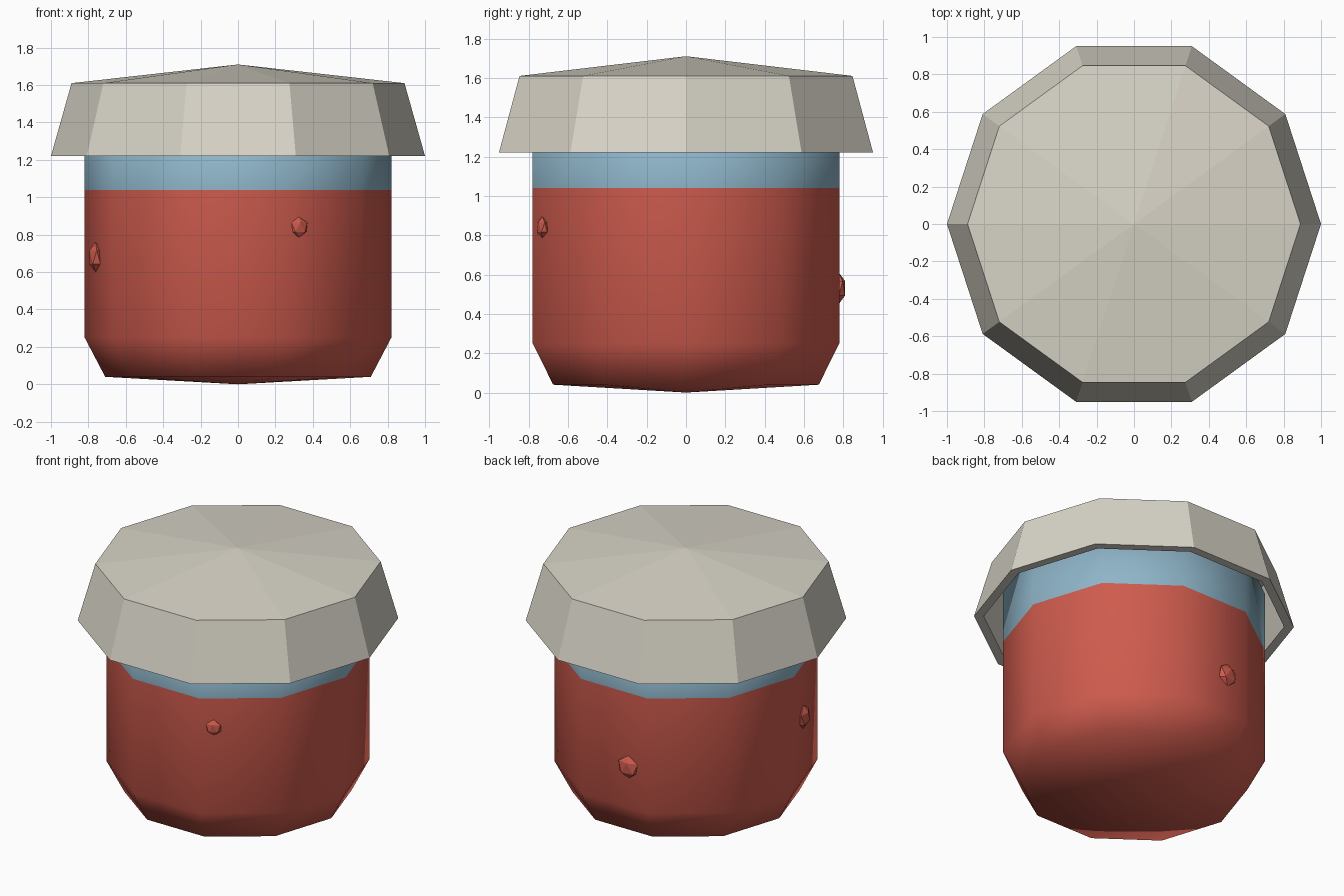
import bpy, bmesh, math
from mathutils import Vector, Matrix

if "Cube" in bpy.data.objects:
    bpy.data.objects.remove(bpy.data.objects["Cube"], do_unlink=True)

SIDES = 10


def material(name, rgb):
    mat = bpy.data.materials.new(name)
    mat.use_nodes = True
    mat.diffuse_color = (*rgb, 1)
    node = mat.node_tree.nodes["Principled BSDF"]
    node.inputs["Base Color"].default_value = (*rgb, 1)
    node.inputs["Roughness"].default_value = 0.8
    return mat


red = material("warm red", (0.62, 0.105, 0.075))
blue = material("dusty blue", (0.27, 0.46, 0.58))
grey = material("pale stone", (0.69, 0.66, 0.575))


def finish(name, bm, mats, smooth=False):
    bmesh.ops.recalc_face_normals(bm, faces=bm.faces)
    mesh = bpy.data.meshes.new(name)
    for face in bm.faces:
        face.smooth = smooth
    bm.to_mesh(mesh)
    bm.free()
    for mat in mats:
        mesh.materials.append(mat)
    obj = bpy.data.objects.new(name, mesh)
    bpy.context.collection.objects.link(obj)
    return obj


def lathe(profile):
    """Ten-sided turned solid; the profile runs from axis to axis as (radius, height)."""
    bm = bmesh.new()
    rings = []
    for r, z in profile:
        count = SIDES if r > 0 else 1
        rings.append([bm.verts.new((r * math.cos(math.tau * i / SIDES),
                                    r * math.sin(math.tau * i / SIDES), z))
                      for i in range(count)])
    for low, high in zip(rings, rings[1:]):
        for i in range(SIDES):
            j = (i + 1) % SIDES
            corners = [low[i % len(low)], low[j % len(low)],
                       high[j % len(high)], high[i % len(high)]]
            bm.faces.new(list(dict.fromkeys(corners)))
    return bm


# Smooth jar body with a blue neck that carries on up inside the lid
BAND = 1.04
bm = lathe([(0, 0), (0.71, 0.04), (0.82, 0.25), (0.82, BAND), (0.82, 1.45), (0, 1.5)])
for face in bm.faces:
    face.material_index = int(face.calc_center_median().z > BAND)
finish("jar_body", bm, [red, blue], smooth=True)

# Hollow flat-sided lid
bm = lathe([(0, 1.71), (0.89, 1.61), (1, 1.22), (0.94, 1.22), (0.84, 1.56), (0, 1.65)])
finish("lid", bm, [grey])


# Flattened faceted lumps on the wall
def lump(name, angle, height, radius, distance):
    bm = bmesh.new()
    bmesh.ops.create_icosphere(bm, subdivisions=1, radius=radius)
    turn = Matrix.Rotation(math.radians(angle), 4, "Z")
    place = Matrix.Translation(turn @ Vector((distance, 0, height)))
    bm.transform(place @ turn @ Matrix.Diagonal((0.45, 1, 1, 1)))
    finish(name, bm, [red])


lump("front_lump", -66, 0.84, 0.055, 0.80)
lump("side_lump", 194, 0.68, 0.08, 0.785)
lump("back_lump", 98, 0.53, 0.08, 0.785)
